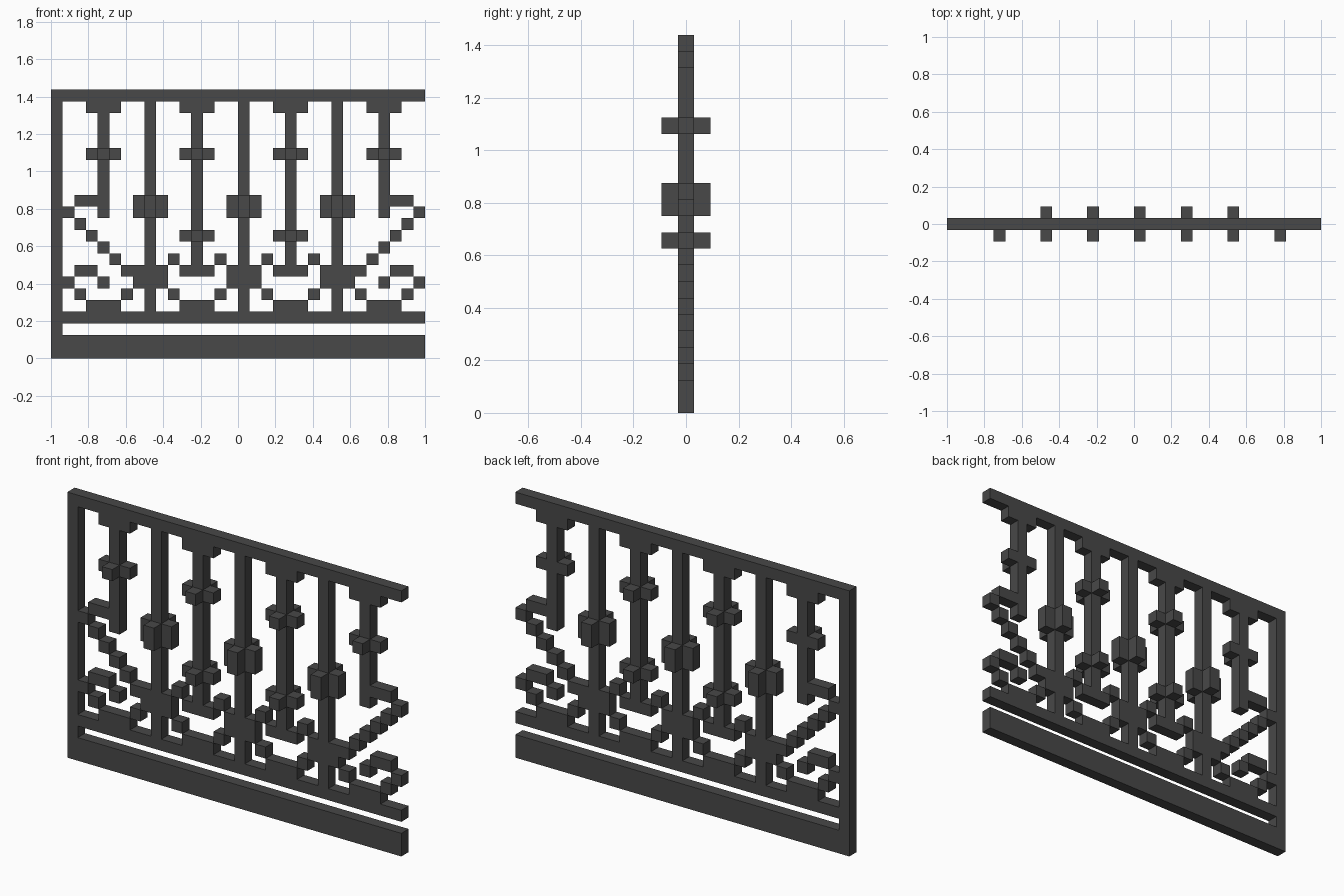
import bpy
import bmesh
from mathutils import Matrix, Vector

if "Cube" in bpy.data.objects:
    bpy.data.objects.remove(bpy.data.objects["Cube"], do_unlink=True)

U = 1 / 16           # one square of the ironwork grid
MIDDLE = 16          # column on the mirror axis of the pattern

iron = bpy.data.materials.new("dark iron")
iron.use_nodes = True
iron.diffuse_color = (0.065, 0.065, 0.065, 1)
iron.node_tree.nodes["Principled BSDF"].inputs["Base Color"].default_value = iron.diffuse_color


def box(col, row, width=1, height=1, layer=0):
    """Block in grid squares; layer -1 is in front of the panel, 1 behind."""
    return col, row, width, height, layer


def mirrored(block):
    col, row, width, height, layer = block
    return 2 * MIDDLE + 1 - col - width, row, width, height, layer


def part(name, blocks):
    bm = bmesh.new()
    for col, row, width, height, layer in blocks:
        centre = Vector((col + width / 2 - MIDDLE, layer, row + height / 2)) * U
        size = Vector((width, 1, height)) * U
        bmesh.ops.create_cube(bm, size=1, matrix=Matrix.LocRotScale(centre, None, size))
    mesh = bpy.data.meshes.new(name)
    bm.to_mesh(mesh)
    bm.free()
    mesh.materials.append(iron)
    bpy.context.collection.objects.link(bpy.data.objects.new(name, mesh))


def wings(col, row, height=1):
    return [box(col + side, row, 1, height) for side in (-1, 1)]


def collar(col, row, height=1, layers=(-1, 1)):
    return wings(col, row, height) + [box(col, row, 1, height, k) for k in layers]


# Frame: one end post and three rails
part("end_post", [box(0, 0, 1, 23)])
for name, row, height in (("base_rail", 0, 2), ("lower_rail", 3, 1), ("top_rail", 22, 1)):
    part(name, [box(1, row, 31, height)])

# Tall bars with a thick collar and a cross where the scrolls meet
for n, col in enumerate((8, 16, 24), 1):
    part(f"tall_bar_{n}", [box(col, 4, 1, 18)])
    part(f"tall_bar_collar_{n}", collar(col, 12, 2))
    part(f"tall_bar_cross_{n}", wings(col, 6, 2))

# Hanging spindles between the bars, with two collars and a cradle of scrolls
for n, col in enumerate((12, 20), 1):
    part(f"spindle_{n}", [box(col, 8, 1, 14)])
    part(f"spindle_cap_{n}", wings(col, 21))
    part(f"spindle_foot_{n}", [box(col - 1, 7, 3)])
    part(f"spindle_collars_{n}", collar(col, 17) + collar(col, 10))
    part(f"cradle_{n}", [box(col - 1, 4, 3)] +
         [box(col + side, row) for side in (-2, 2) for row in (5, 8)])

# End spindles, with collars on the front only, and their scrollwork
end_spindle = [box(4, 12, 1, 10)]
end_cap = wings(4, 21)
end_collar = collar(4, 17, layers=(-1,))
upper_scroll = [box(2, 13, 2)] + [box(1 + i, 12 - i) for i in range(6)]
lower_scroll = [box(3, 4, 3), box(6, 5), box(2, 5), box(1, 6), box(2, 7, 2), box(4, 6)]
for name, blocks in (("end_spindle", end_spindle), ("end_spindle_cap", end_cap),
                     ("end_spindle_collar", end_collar),
                     ("upper_scroll", upper_scroll), ("lower_scroll", lower_scroll)):
    part(name + "_right", blocks)
    part(name + "_left", [mirrored(b) for b in blocks])
